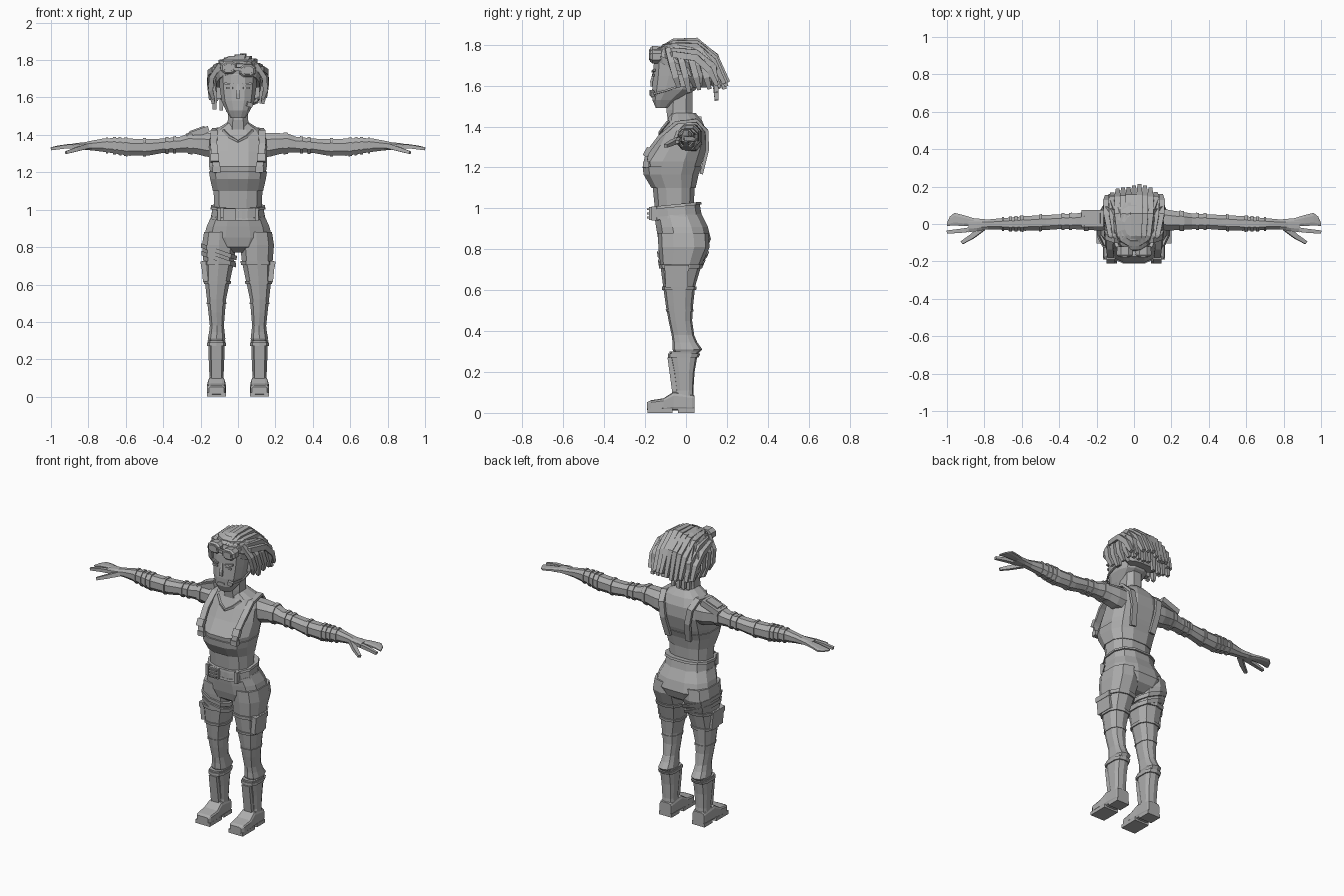
import bpy, bmesh, math, random
from mathutils import Vector, Matrix

random.seed(4)
grey = bpy.data.materials.new("plain grey")
grey.diffuse_color = (0.42, 0.42, 0.42, 1)


def finish(name, bm, mirror=False):
    bmesh.ops.recalc_face_normals(bm, faces=bm.faces)
    me = bpy.data.meshes.new(name)
    bm.to_mesh(me)
    bm.free()
    me.materials.append(grey)
    ob = bpy.data.objects.new(name, me)
    bpy.context.collection.objects.link(ob)
    if mirror:
        ob.modifiers.new("mirror", 'MIRROR')
    return ob


def skin(name, rings, mirror=False):
    """Bridge a list of point rings and cap both ends."""
    bm = bmesh.new()
    vs = [[bm.verts.new(p) for p in r] for r in rings]
    n = len(rings[0])
    for a, b in zip(vs, vs[1:]):
        for i in range(n):
            j = (i + 1) % n
            bm.faces.new((a[i], a[j], b[j], b[i]))
    bm.faces.new(vs[0])
    bm.faces.new(vs[-1])
    return finish(name, bm, mirror)


def loft(name, rows, axis='Z', n=12, p=2.6, mirror=False, tilt=(0, 0)):
    """Rows are (position, centre a, radius a, centre b, radius b)."""
    rings = []
    for t, a, ra, b, rb in rows:
        ring = []
        for i in range(n):
            g = 2 * math.pi * (i + 0.5) / n
            c, s = math.cos(g), math.sin(g)
            u = a + ra * math.copysign(abs(c) ** (2 / p), c)
            v = b + rb * math.copysign(abs(s) ** (2 / p), s)
            if axis == 'Z':
                ring.append((u, v, t + tilt[0] * (u - a) + tilt[1] * v))
            else:
                ring.append((t, u, v) if axis == 'X' else (u, t, v))
        rings.append(ring)
    return skin(name, rings, mirror)


def span(rows):
    """Turn (z, x0, x1, y front, y back) into loft rows."""
    return [(z, (a + b) / 2, (b - a) / 2, (f + k) / 2, (k - f) / 2) for z, a, b, f, k in rows]


def body(rows):
    return span([(z, -w, w, f, k) for z, w, f, k in rows])


def tube(name, pts, w, h, side=(1, 0, 0), n=4, taper=None, mirror=False):
    pts = [Vector(p) for p in pts]
    rings = []
    for i, p in enumerate(pts):
        d = (pts[min(i + 1, len(pts) - 1)] - pts[max(i - 1, 0)]).normalized()
        s = Vector(side)
        s = (s - d * s.dot(d)).normalized()
        q = d.cross(s)
        k = taper[i] if taper else 1
        rings.append([p + s * (w * k * 1.3 * math.cos(g)) + q * (h * k * 1.3 * math.sin(g))
                      for g in [2 * math.pi * (j + 0.5) / n for j in range(n)]])
    return skin(name, rings, mirror)


def box(name, loc, size, rot=(0, 0, 0), mirror=False):
    bm = bmesh.new()
    m = Matrix.Translation(loc)
    for r, ax in zip(rot, 'XYZ'):
        m = m @ Matrix.Rotation(r, 4, ax)
    bmesh.ops.create_cube(bm, size=1, matrix=m @ Matrix.Diagonal((*size, 1)))
    return finish(name, bm, mirror)


# Torso, overall bib, neck and belt
loft("torso", body([(1.0, .13, -.155, .04), (1.10, .134, -.165, .045), (1.165, .148, -.203, .06),
                    (1.23, .158, -.21, .085), (1.31, .16, -.155, .105), (1.38, .155, -.115, .102),
                    (1.43, .12, -.09, .08), (1.465, .062, -.085, .05)]))
loft("bib", body([(1.1, .138, -.172, .05), (1.165, .153, -.211, .065), (1.205, .16, -.216, .081)]))
tube("neckline", [(-.08, -.085, 1.425), (-.045, -.113, 1.39), (0, -.13, 1.365),
                  (.045, -.113, 1.39), (.08, -.085, 1.425)], .007, .006, (0, 0, 1))
loft("neck", body([(1.41, .064, -.09, .04), (1.48, .058, -.1, .035), (1.58, .058, -.09, .035)]), n=8)
tube("shoulder_strap", [(.11, -.203, 1.2), (.122, -.19, 1.27), (.13, -.13, 1.35), (.128, -.05, 1.418),
                        (.118, .05, 1.43), (.1, .1, 1.38), (.085, .105, 1.29), (.07, .075, 1.17)],
     .02, .009, mirror=True)
box("strap_buckle", (.125, -.19, 1.275), (.045, .025, .045), (-.5, 0, 0), True)
box("strap_clip", (.115, -.195, 1.215), (.045, .03, .03), mirror=True)
for z in (.965, 1.018):
    loft("belt_edge", body([(z - .007, .15, -.172, .08), (z + .007, .147, -.17, .077)]), tilt=(0, .1))
loft("belt", body([(.96, .147, -.168, .08), (1.025, .14, -.166, .068)]), tilt=(0, .1))
box("buckle_plate", (-.045, -.172, .975), (.065, .02, .065))
for z in (.955, .975, .995):
    box("buckle_bar", (-.045, -.18, z), (.05, .02, .008))
for x in (-.1, .03, .1):
    box("belt_loop", (x, -.15, .975), (.018, .035, .07))

# Hips and legs
loft("hips", body([(.98, .14, -.16, .075), (.91, .172, -.15, .11), (.85, .188, -.14, .125),
                   (.80, .15, -.125, .105), (.77, .06, -.08, .06)]))
leg = span([(.88, .01, .185, -.138, .11), (.81, .008, .196, -.135, .115), (.72, .018, .188, -.125, .075),
            (.62, .04, .18, -.112, .045), (.52, .062, .168, -.098, .034), (.45, .068, .16, -.085, .03),
            (.38, .074, .152, -.07, .04), (.345, .07, .156, -.066, .055), (.31, .066, .163, -.066, .08),
            (.28, .08, .15, -.05, .05)])
loft("trouser_leg", leg, n=10, mirror=True)


def wrap(name, rows, t, w, grow, **kw):
    """Band following a loft at position t."""
    rows = sorted(rows)
    out = []
    for q in (t - w, t + w):
        for a, b in zip(rows, rows[1:]):
            if a[0] <= q <= b[0]:
                f = (q - a[0]) / (b[0] - a[0])
                r = [u + (v - u) * f for u, v in zip(a, b)]
                out.append((q, r[1], r[2] + grow, r[3], r[4] + grow))
                break
    return loft(name, out, **kw)


wrap("thigh_strap", leg, .715, .01, .008, n=10, mirror=True)
wrap("thigh_strap_lower", leg, .61, .008, .007, n=10, mirror=True)
wrap("knee_seam", leg, .5, .005, .004, n=10, mirror=True)
left = [(z, -a, ra, b, rb) for z, a, ra, b, rb in leg]
for z in (.735, .775):
    wrap("slanted_strap", left, z, .012, .009, n=10, tilt=(-.35, 0))
box("thigh_pouch", (.178, -.045, .665), (.028, .11, .1), (0, .1, 0), True)
box("pouch_flap", (.183, -.045, .71), (.032, .12, .03), (0, .1, 0), True)

# Boots
loft("boot_shaft", span([(.3, .066, .164, -.08, .06), (.275, .07, .16, -.078, .055), (.2, .072, .158, -.062, .042),
                         (.11, .076, .154, -.05, .036), (.05, .07, .16, -.07, .04)]), n=10, p=3.2, mirror=True)
loft("boot_cuff", span([(.272, .063, .167, -.088, .062), (.29, .062, .168, -.088, .07)]), n=10, p=3.2, mirror=True)
loft("shin_plate", [(.07, .115, .029, -.045, .02), (.27, .115, .029, -.072, .02)], n=4, p=8, mirror=True)
loft("boot_foot", [(-.19, .115, .04, .033, .02), (-.172, .116, .05, .036, .026), (-.11, .115, .052, .041, .031),
                   (-.06, .115, .046, .057, .047), (.03, .115, .044, .05, .04), (.042, .115, .04, .05, .036)],
     'Y', n=12, p=5, mirror=True)
box("sole_front", (.115, -.128, .011), (.1, .122, .022), mirror=True)
box("boot_heel", (.115, .002, .011), (.088, .08, .022), mirror=True)

# Arms, bands and hands
arm = [(.12, .025, .058, 1.345, .07), (.17, .022, .06, 1.347, .068), (.22, .018, .055, 1.353, .06),
       (.27, .016, .05, 1.355, .054), (.31, .014, .045, 1.348, .045), (.4, .012, .042, 1.342, .041),
       (.47, .008, .043, 1.334, .046), (.58, .003, .042, 1.334, .049), (.66, 0, .037, 1.342, .044),
       (.72, 0, .032, 1.345, .038), (.78, -.002, .028, 1.343, .028), (.83, -.004, .034, 1.34, .02)]
loft("arm", arm, 'X', n=8, p=2.3, mirror=True)
for x, w in ((.255, .012), (.34, .008), (.38, .008), (.5, .008), (.6, .01), (.63, .008), (.66, .008), (.7, .006)):
    wrap("arm_band", arm, x, w, .006, axis='X', n=8, p=2.3, mirror=True)
loft("palm", [(.79, -.003, .028, 1.342, .022), (.84, -.004, .036, 1.341, .019), (.885, -.006, .041, 1.34, .014)],
     'X', n=8, mirror=True)
loft("fingers", [(.85, .008, .022, 1.341, .015), (.91, .018, .031, 1.34, .011), (.96, .026, .036, 1.335, .009),
                 (.985, .015, .026, 1.331, .007), (1.0, -.002, .008, 1.328, .005)], 'X', n=8, mirror=True)
tube("index_finger", [(.85, -.026, 1.34), (.93, -.037, 1.336), (1.0, -.043, 1.325)], .012, .011,
     (0, 1, 0), taper=[1.1, 1, .75], mirror=True)
tube("thumb", [(.81, -.022, 1.338), (.865, -.066, 1.322), (.92, -.1, 1.305)], .014, .012,
     (0, 1, 0), taper=[1.2, 1, .7], mirror=True)
box("shoulder_pad", (-.215, .03, 1.41), (.125, .09, .035), (0, -.35, 0))
box("shoulder_pad_inset", (-.218, .03, 1.427), (.085, .055, .015), (0, -.35, 0))

# Head and face
loft("head", body([(1.49, .04, -.148, -.085), (1.53, .066, -.166, -.03), (1.58, .09, -.168, .05),
                   (1.65, .1, -.164, .09), (1.72, .105, -.16, .1), (1.78, .092, -.14, .09),
                   (1.815, .05, -.09, .04)]), n=12, p=2.7)
tube("nose", [(0, -.155, 1.67), (0, -.165, 1.62), (0, -.165, 1.595)], .012, .011, taper=[.5, 1, .9])
box("mouth", (0, -.166, 1.548), (.045, .008, .01))
box("eyebrow", (.048, -.158, 1.672), (.05, .012, .01), (0, -.15, .15), True)
box("eye", (.046, -.16, 1.65), (.036, .009, .012), (0, 0, .12), True)
box("ear", (.103, -.02, 1.625), (.022, .04, .06), mirror=True)
tube("microphone_arm", [(.108, -.03, 1.6), (.105, -.1, 1.575), (.07, -.16, 1.56)], .005, .005, (0, 0, 1))
box("microphone", (.062, -.166, 1.562), (.03, .018, .025), (0, .3, .3))

# Goggles on a slanted strap
loft("goggle_strap", body([(1.655, .116, -.158, .135), (1.69, .122, -.162, .135)]), n=14, tilt=(0, -.45))
for x, z in ((-.05, 1.76), (.05, 1.742)):
    loft("goggle_rim", [(-.12, x, .044, z, .034), (-.165, x, .046, z, .036), (-.175, x, .036, z, .027)],
         'Y', n=8, p=2.4)
    loft("goggle_lens", [(-.15, x, .03, z, .022), (-.18, x, .027, z, .019)], 'Y', n=8, p=2.4)
box("goggle_bridge", (0, -.165, 1.75), (.03, .02, .018))

# Hair cap and swept-back locks
loft("hair_cap", body([(1.59, .1, .03, .1), (1.64, .125, -.01, .13), (1.7, .135, -.05, .145),
                       (1.76, .125, -.125, .135), (1.8, .095, -.12, .1), (1.822, .05, -.07, .05)]), n=12, p=2.3)
for i in range(11):
    u = (i - 5) / 5
    x, q, j = .145 * u, u * u, random.uniform(-.02, .02)
    tube("top_lock", [(x * .55, -.135 + .04 * q, 1.775 - .03 * q), (x * .85, -.06, 1.812 - .06 * q + j * .3),
                      (x, .05, 1.815 - .08 * q + j * .4), (x * 1.03, .145 - .03 * q, 1.745 - .07 * q),
                      (x * 1.0, .2 - .05 * q + j * .5, 1.6 + j)], .016, .015, taper=[.7, 1.1, 1.2, 1.1, .7])
for i in range(8):
    x, j = -.12 + .24 * i / 7, random.uniform(-.03, .03)
    tube("back_lock", [(x * .8, .07, 1.77), (x, .135, 1.69), (x * 1.05, .15, 1.55 + j)], .015, .015,
         taper=[1, 1.1, .7])
for i in range(4):
    y, j = -.07 + .05 * i, random.uniform(-.02, .02)
    for s in (-1, 1):
        tube("side_lock", [(s * .095, y - .02, 1.78), (s * .14, y, 1.71), (s * .147, y + .02, 1.64),
                           (s * .132, y + .035, 1.575 + j + .03 * (i == 0))], .015, .013, (0, 1, 0),
             taper=[.9, 1.1, 1.1, .7])
